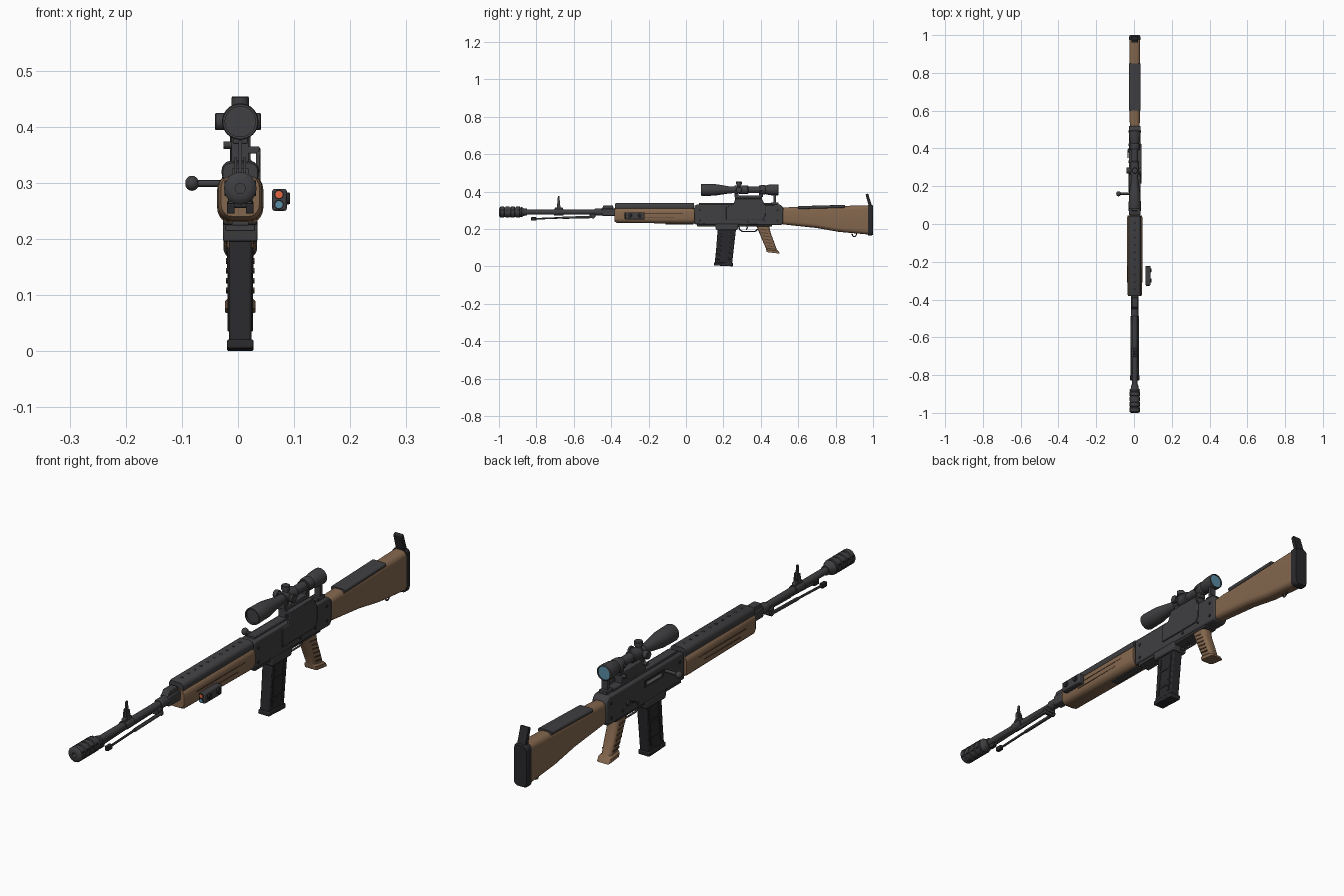
import bpy, bmesh, math
from mathutils import Vector

CX, BZ, SZ = 0.004, 0.29, 0.409   # centre plane, bore height, scope height


def material(name, r, g, b):
    m = bpy.data.materials.new(name)
    m.diffuse_color = (r, g, b, 1)
    return m


METAL = material("metal", 0.05, 0.05, 0.054)
BLACK = material("black", 0.022, 0.022, 0.025)
WOOD = material("wood", 0.23, 0.135, 0.075)
GROOVE = material("groove", 0.09, 0.05, 0.03)
STEEL = material("steel", 0.3, 0.3, 0.31)
GLASS = material("glass", 0.1, 0.27, 0.38)
RED = material("red", 0.8, 0.13, 0.05)


def make(name, rings, mat, bevel=0):
    """Skin a list of equal point rings, cap both ends."""
    bm = bmesh.new()
    vs = [[bm.verts.new(Vector(p) + Vector((CX, 0, 0))) for p in r] for r in rings]
    n = len(vs[0])
    for a, b in zip(vs, vs[1:]):
        for i in range(n):
            bm.faces.new((a[i], a[(i + 1) % n], b[(i + 1) % n], b[i]))
    bm.faces.new(vs[0])
    bm.faces.new(vs[-1])
    bmesh.ops.recalc_face_normals(bm, faces=bm.faces)
    me = bpy.data.meshes.new(name)
    bm.to_mesh(me)
    bm.free()
    me.materials.append(mat)
    ob = bpy.data.objects.new(name, me)
    bpy.context.collection.objects.link(ob)
    if bevel:
        mod = ob.modifiers.new("bevel", 'BEVEL')
        mod.width, mod.segments, mod.limit_method = bevel, 2, 'ANGLE'
    return ob


def prism(name, prof, x0, x1, mat=METAL, bevel=0.002):
    return make(name, [[(x, y, z) for y, z in prof] for x in (x0, x1)], mat, bevel)


def box(name, x0, x1, y0, y1, z0, z1, mat=METAL, bevel=0.002):
    return prism(name, [(y0, z0), (y1, z0), (y1, z1), (y0, z1)], x0, x1, mat, bevel)


def lathe(name, base, axis, prof, mat=METAL, n=24):
    d = Vector(axis).normalized()
    u = d.orthogonal().normalized()
    v = d.cross(u)
    ang = [2 * math.pi * i / n for i in range(n)]
    return make(name, [[Vector(base) + d * t + (u * math.cos(a) + v * math.sin(a)) * r
                        for a in ang] for t, r in prof], mat)


def rod(name, a, b, r, mat=METAL, n=12):
    d = Vector(b) - Vector(a)
    return lathe(name, a, d, [(0, r), (d.length, r)], mat, n)


def rounded(w, h, r, seg=5):
    pts = []
    for k, (sx, sy) in enumerate([(1, 1), (-1, 1), (-1, -1), (1, -1)]):
        for i in range(seg + 1):
            a = (k + i / seg) * math.pi / 2
            pts.append((sx * (w - r) + r * math.cos(a), sy * (h - r) + r * math.sin(a)))
    return pts


def loft_y(name, secs, mat):
    """Sections (y, half width, bottom, top, corner radius)."""
    return make(name, [[(px, y, (a + b) / 2 + pz) for px, pz in rounded(w, (b - a) / 2, r)]
                       for y, w, a, b, r in secs], mat)


def wire(name, pts, r, mat=METAL):
    cu = bpy.data.curves.new(name, 'CURVE')
    cu.dimensions, cu.bevel_depth, cu.bevel_resolution, cu.use_fill_caps = '3D', r, 2, True
    sp = cu.splines.new('POLY')
    sp.points.add(len(pts) - 1)
    for p, q in zip(sp.points, pts):
        p.co = (q[0] + CX, q[1], q[2], 1)
    cu.materials.append(mat)
    ob = bpy.data.objects.new(name, cu)
    bpy.context.collection.objects.link(ob)


# Barrel and ribbed muzzle brake
rod("barrel", (0, -0.9, BZ), (0, 0.05, BZ), 0.0135, METAL, 24)
prof = [(0.03, 0.009), (0, 0.009), (0, 0.018), (0.004, 0.025)]
for i in range(4):
    y = 0.008 + i * 0.028
    prof += [(y, 0.029), (y + 0.019, 0.029), (y + 0.021, 0.026), (y + 0.026, 0.026)]
lathe("muzzle_brake", (0, -1, BZ), (0, 1, 0), prof + [(0.121, 0.028), (0.132, 0.02), (0.15, 0.018), (0.15, 0.013)])
for i in range(4):
    for s in (-1, 1):
        for dz in (-0.01, 0.01):
            box("brake_port", s * 0.02, s * 0.0282, -0.988 + i * 0.028, -0.976 + i * 0.028,
                BZ + dz - 0.004, BZ + dz + 0.004, BLACK, 0)

# Front sight
lathe("sight_band", (0, -0.705, BZ), (0, 1, 0), [(0, 0.0175), (0.05, 0.0175)])
prism("front_sight_base", [(-0.705, 0.3), (-0.655, 0.3), (-0.66, 0.316), (-0.7, 0.316)], -0.008, 0.008)
prism("front_sight_post", [(-0.69, 0.315), (-0.672, 0.315), (-0.677, 0.376), (-0.685, 0.376)], -0.003, 0.003, METAL, 0)
for s in (-1, 1):
    prism("sight_wing", [(-0.69, 0.312), (-0.67, 0.312), (-0.676, 0.345), (-0.686, 0.345)], s * 0.006, s * 0.01, METAL, 0)

# Folded bipod
box("bipod_clamp", -0.018, 0.018, -0.515, -0.485, 0.262, 0.282)
rod("bipod_hinge", (-0.022, -0.497, 0.264), (0.022, -0.497, 0.264), 0.009)
for s in (-1, 1):
    rod("bipod_leg", (s * 0.017, -0.495, 0.264), (s * 0.017, -0.66, 0.26), 0.0065)
    rod("bipod_lower_leg", (s * 0.017, -0.66, 0.26), (s * 0.017, -0.81, 0.254), 0.0045)
    box("bipod_foot", s * 0.01, s * 0.024, -0.828, -0.8, 0.245, 0.263, BLACK)

# Gas block
box("gas_block", -0.019, 0.019, -0.45, -0.378, 0.27, 0.31, METAL, 0.004)
prism("gas_block_top", [(-0.452, 0.305), (-0.385, 0.305), (-0.392, 0.326), (-0.44, 0.326)], -0.015, 0.015)
lathe("barrel_collar", (0, -0.49, BZ), (0, 1, 0), [(0, 0.016), (0.005, 0.019), (0.05, 0.019)])

# Wooden handguard with vented metal cover
loft_y("handguard", [(-0.382, 0.034, 0.24, 0.312, 0.02), (-0.37, 0.039, 0.233, 0.315, 0.024),
                     (0.03, 0.041, 0.228, 0.315, 0.026), (0.045, 0.038, 0.23, 0.312, 0.024)], WOOD)
loft_y("handguard_cover", [(-0.38, 0.031, 0.3, 0.335, 0.014), (-0.372, 0.033, 0.3, 0.339, 0.016),
                           (0.042, 0.033, 0.3, 0.339, 0.016)], METAL)
for i in range(10):
    y = -0.345 + i * 0.039
    lathe("cover_vent", (0, y, 0.335), (0, 0, 1), [(0, 0.006), (0.0048, 0.006)], BLACK, 12)
box("handguard_plate", -0.015, 0.015, -0.11, 0.04, 0.224, 0.232)
for s in (-1, 1):
    for z, a, b in ((0.282, -0.31, -0.02), (0.262, -0.28, -0.06)):
        box("handguard_groove", s * 0.035, s * 0.0412, a, b, z - 0.002, z + 0.002, GROOVE, 0)

# Side sensor unit
box("sensor_box", 0.057, 0.083, -0.325, -0.222, 0.25, 0.289, METAL, 0.004)
for y in (-0.3, -0.245):
    lathe("sensor_knob", (0.082, y, 0.272), (1, 0, 0), [(0, 0.011), (0.007, 0.01)], BLACK, 16)
for z, m in ((0.279, RED), (0.261, GLASS)):
    lathe("sensor_bezel", (0.069, -0.32, z), (0, -1, 0), [(0, 0.0085), (0.008, 0.0085)], BLACK, 16)
    lathe("sensor_lens", (0.069, -0.32, z), (0, -1, 0), [(0, 0.0065), (0.009, 0.0065)], m, 16)

# Receiver
prism("receiver", [(0.045, 0.225), (0.51, 0.22), (0.52, 0.235), (0.52, 0.315), (0.505, 0.33),
                   (0.06, 0.331), (0.045, 0.325)], -0.031, 0.031, METAL, 0.006)
box("receiver_rail", -0.017, 0.017, 0.07, 0.46, 0.325, 0.339)
box("receiver_floor", -0.026, 0.026, 0.06, 0.46, 0.214, 0.23)
box("ejection_port", -0.0325, -0.028, 0.17, 0.29, 0.283, 0.31, BLACK, 0)
box("bolt_carrier", -0.0335, -0.028, 0.19, 0.28, 0.292, 0.303, STEEL, 0)
for s in (-1, 1):
    for y, z in ((0.075, 0.3), (0.075, 0.245), (0.33, 0.24), (0.42, 0.245), (0.49, 0.3), (0.49, 0.245)):
        rod("receiver_pin", (s * 0.028, y, z), (s * 0.0335, y, z), 0.006, BLACK)
rod("selector_hub", (-0.03, 0.39, 0.265), (-0.037, 0.39, 0.265), 0.011)
prism("selector_lever", [(0.386, 0.272), (0.396, 0.27), (0.35, 0.249), (0.347, 0.256)], -0.038, -0.034)
rod("bolt_handle", (-0.025, 0.16, 0.299), (-0.08, 0.16, 0.299), 0.0065)
lathe("bolt_knob", (-0.074, 0.16, 0.299), (-1, 0, 0),
      [(0.012 - 0.012 * math.cos(math.pi * i / 8), 0.001 + 0.0125 * math.sin(math.pi * i / 8)) for i in range(9)], METAL, 16)

# Scope mount on the right side
prism("mount_plate", [(0.215, 0.25), (0.41, 0.25), (0.425, 0.27), (0.425, 0.325), (0.405, 0.362),
                      (0.265, 0.362), (0.25, 0.325), (0.215, 0.32)], 0.028, 0.036)
box("mount_bridge", -0.016, 0.034, 0.262, 0.405, 0.352, 0.365)
box("mount_block", -0.016, 0.016, 0.262, 0.405, 0.335, 0.38)
for y in (0.26, 0.39):
    rod("mount_clamp", (-0.016, y + 0.01, 0.367), (-0.03, y + 0.01, 0.367), 0.007)
    box("ring_foot", -0.013, 0.013, y, y + 0.022, 0.37, 0.4)
    lathe("scope_ring", (0, y, SZ), (0, 1, 0), [(0, 0.0225), (0.022, 0.0225)])
    box("ring_ears", -0.027, 0.027, y + 0.002, y + 0.02, SZ - 0.005, SZ + 0.005)
box("rear_post", -0.008, 0.018, 0.468, 0.482, 0.325, 0.385)
box("rear_post_foot", -0.014, 0.02, 0.455, 0.495, 0.328, 0.342)

# Scope
lathe("scope_body", (0, 0.08, SZ), (0, 1, 0),
      [(0.012, 0.027), (0, 0.027), (0, 0.031), (0.005, 0.0325), (0.075, 0.031), (0.15, 0.019), (0.175, 0.0175),
       (0.31, 0.0175), (0.32, 0.025), (0.34, 0.026), (0.345, 0.023), (0.365, 0.028), (0.39, 0.03),
       (0.412, 0.03), (0.414, 0.026), (0.405, 0.025)], METAL, 32)
lathe("objective_lens", (0, 0.088, SZ), (0, 1, 0), [(0, 0.0275), (0.004, 0.0275)], METAL, 32)
lathe("eyepiece_lens", (0, 0.484, SZ), (0, 1, 0), [(0, 0.0255), (0.006, 0.0255)], GLASS, 32)
lathe("turret_hub", (0, 0.283, SZ), (0, 1, 0), [(0, 0.02), (0.004, 0.023), (0.046, 0.023), (0.05, 0.02)])
for name, ax, ln in (("top_turret", (0, 0, 1), 0.045), ("left_turret", (-1, 0, 0), 0.045), ("right_turret", (1, 0, 0), 0.037)):
    lathe(name, (0, 0.283, SZ), ax, [(0, 0.011), (0.028, 0.011), (0.028, 0.0155), (ln - 0.002, 0.0155), (ln, 0.014)], METAL, 20)

# Magazine
prism("magazine_well", [(0.16, 0.195), (0.275, 0.195), (0.282, 0.228), (0.155, 0.228)], -0.031, 0.031, METAL, 0.004)
prism("magazine", [(0.171, 0.22), (0.27, 0.22), (0.256, 0.1), (0.246, 0.01), (0.153, 0.01), (0.162, 0.1)],
      -0.02, 0.02, BLACK, 0.004)
prism("magazine_base", [(0.148, 0.005), (0.25, 0), (0.252, 0.018), (0.15, 0.021)], -0.0235, 0.0235, BLACK, 0.003)
for s in (-1, 1):
    for dy in (0.012, 0.07):
        prism("magazine_rib", [(0.157 + dy, 0.035), (0.166 + dy, 0.035), (0.182 + dy, 0.185), (0.172 + dy, 0.185)],
              s * 0.018, s * 0.0225, BLACK, 0.001)
    for z in (0.06, 0.13):
        prism("magazine_step", [(0.16 + z * 0.1, z), (0.24 + z * 0.1, z), (0.24 + z * 0.1, z + 0.008), (0.16 + z * 0.1, z + 0.008)],
              s * 0.018, s * 0.0215, BLACK, 0.001)

# Trigger and guard
wire("trigger_guard", [(0, 0.28, 0.22), (0, 0.287, 0.196), (0, 0.3, 0.187), (0, 0.37, 0.187), (0, 0.385, 0.2)], 0.0035)
wire("trigger", [(0, 0.325, 0.222), (0, 0.328, 0.208), (0, 0.322, 0.195)], 0.003)

# Pistol grip, sections up its slanted axis
grip = [(0.467, 0.068, 0.027, 0.035, 0.01), (0.461, 0.082, 0.027, 0.033, 0.01), (0.456, 0.09, 0.021, 0.029, 0.014),
        (0.44, 0.13, 0.023, 0.031, 0.016), (0.42, 0.18, 0.024, 0.032, 0.017), (0.405, 0.228, 0.023, 0.038, 0.016)]
make("pistol_grip", [[(px, y + py, z - py * 0.12 + 0.004) for px, py in rounded(w, d, r)] for y, z, w, d, r in grip], WOOD)
for s in (-1, 1):
    for i in range(6):
        y, z = 0.449 - i * 0.007, 0.108 + i * 0.0175
        prism("grip_ridge", [(y - 0.016, z), (y + 0.018, z - 0.005), (y + 0.018, z), (y - 0.016, z + 0.005)],
              s * 0.018, s * 0.0252, GROOVE, 0)

# Stock, cheek pad and butt
loft_y("stock", [(0.515, 0.026, 0.225, 0.313, 0.018), (0.56, 0.027, 0.22, 0.317, 0.02), (0.7, 0.028, 0.205, 0.32, 0.022),
                 (0.82, 0.029, 0.184, 0.323, 0.022), (0.98, 0.029, 0.17, 0.326, 0.02)], WOOD)
make("cheek_pad", [[(px, y, z + pz) for px, pz in rounded(0.03, 0.008, 0.007)] for y, z in ((0.6, 0.314), (0.85, 0.321))], METAL)
loft_y("butt_plate", [(0.974, 0.03, 0.165, 0.329, 0.018), (0.992, 0.03, 0.165, 0.329, 0.018),
                      (1.0, 0.026, 0.169, 0.325, 0.016)], BLACK)
prism("shoulder_rest", [(0.978, 0.32), (0.996, 0.32), (0.973, 0.39), (0.96, 0.384)], -0.018, 0.018, BLACK, 0.002)
wire("sling_loop", [(0, 0.9 - 0.012 * math.cos(math.pi * i / 8), 0.176 - 0.017 * math.sin(math.pi * i / 8)) for i in range(9)], 0.003)

# Smooth round surfaces, keep hard edges
meshes = [o for o in bpy.context.scene.objects if o.type == 'MESH']
for o in bpy.context.scene.objects:
    o.select_set(o in meshes)
bpy.context.view_layer.objects.active = meshes[0]
bpy.ops.object.shade_smooth_by_angle(angle=math.radians(30))
